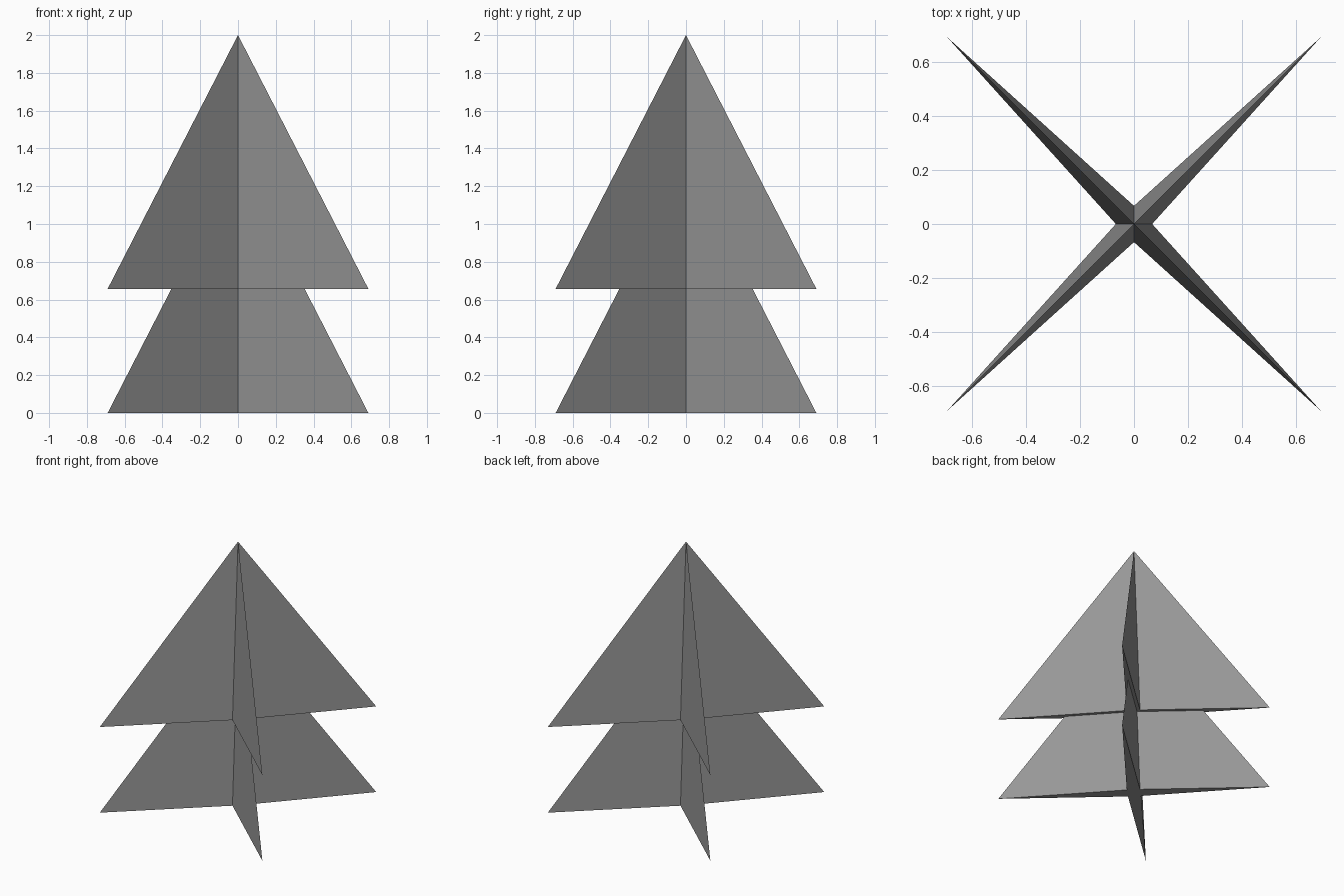
import bpy, bmesh
from math import sin, cos, pi

if "Cube" in bpy.data.objects:
    bpy.data.objects.remove(bpy.data.objects["Cube"])

TIP = 0.69 * 2 ** 0.5   # distance from axis to star points
NOTCH = 0.067           # distance from axis to inner corners
HEIGHT = 1.343

# Dark grey
grey = bpy.data.materials.new("dark_grey")
grey.diffuse_color = (0.31, 0.31, 0.31, 1)
grey.use_nodes = True
grey.node_tree.nodes["Principled BSDF"].inputs["Base Color"].default_value = grey.diffuse_color


def star_cone(name, z):
    """Four-pointed star pyramid with a closed flat base."""
    bm = bmesh.new()
    ring = []
    for i in range(8):
        r = TIP if i % 2 else NOTCH
        a = i * pi / 4
        ring.append(bm.verts.new((r * cos(a), r * sin(a), 0)))
    apex = bm.verts.new((0, 0, HEIGHT))
    for i in range(8):
        bm.faces.new((ring[i], ring[(i + 1) % 8], apex))
    bm.faces.new(ring[::-1])
    mesh = bpy.data.meshes.new(name)
    bm.to_mesh(mesh)
    bm.free()
    mesh.materials.append(grey)
    obj = bpy.data.objects.new(name, mesh)
    obj.location.z = z
    bpy.context.collection.objects.link(obj)


# Two identical stacked foliage tiers
star_cone("lower_tier", 0)
star_cone("upper_tier", 2 - HEIGHT)
